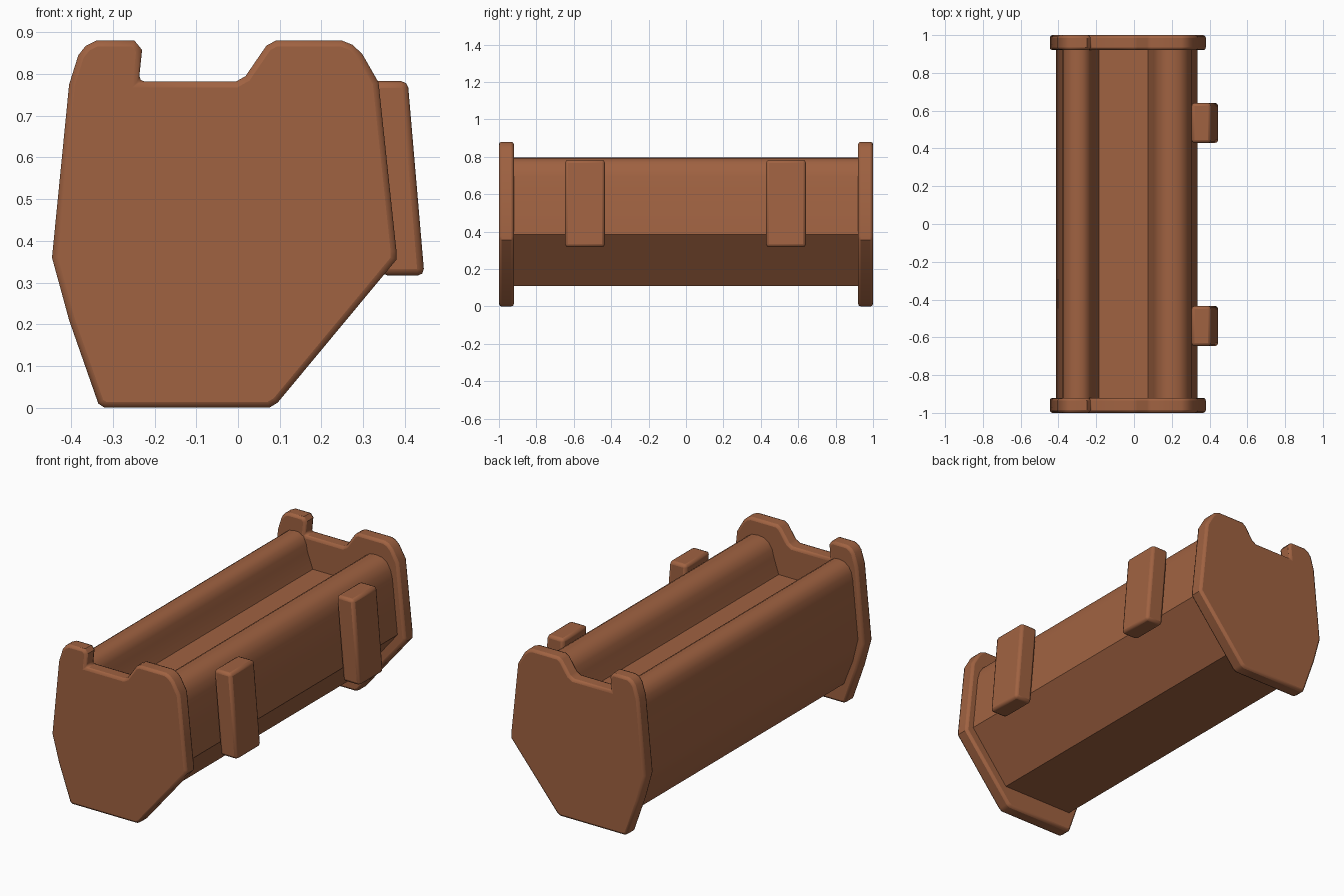
import bpy, bmesh, math

if "Cube" in bpy.data.objects:
    bpy.data.objects.remove(bpy.data.objects["Cube"])

brown = bpy.data.materials.new("terracotta brown")
brown.diffuse_color = (0.35, 0.122, 0.053, 1)
brown.use_nodes = True
brown.node_tree.nodes["Principled BSDF"].inputs["Base Color"].default_value = brown.diffuse_color


def extrude_profile(name, pts, y0, y1, bevel=0.0):
    """Extrude an xz outline along y, with softly rounded cap edges."""
    bm = bmesh.new()
    a = [bm.verts.new((x, y0, z)) for x, z in pts]
    b = [bm.verts.new((x, y1, z)) for x, z in pts]
    bm.faces.new(a)
    bm.faces.new(b[::-1])
    n = len(pts)
    for i in range(n):
        j = (i + 1) % n
        bm.faces.new((a[j], a[i], b[i], b[j]))
    bmesh.ops.recalc_face_normals(bm, faces=bm.faces)
    mesh = bpy.data.meshes.new(name)
    bm.to_mesh(mesh)
    bm.free()
    mesh.materials.append(brown)
    ob = bpy.data.objects.new(name, mesh)
    bpy.context.collection.objects.link(ob)
    if bevel:
        m = ob.modifiers.new("rounded edges", 'BEVEL')
        m.width = bevel
        m.segments = 2
        m.limit_method = 'ANGLE'
        m.angle_limit = math.radians(70)
        m.use_clamp_overlap = False
    bpy.ops.object.select_all(action='DESELECT')
    ob.select_set(True)
    bpy.context.view_layer.objects.active = ob
    bpy.ops.object.shade_smooth_by_angle(angle=math.radians(35))
    return ob


# End plates with a notch in the top edge
plate = [(-0.335, 0.01), (-0.32, 0), (0.075, 0), (0.095, 0.012), (0.38, 0.355),
         (0.38, 0.375), (0.337, 0.78), (0.298, 0.848), (0.275, 0.87), (0.25, 0.88),
         (0.09, 0.88), (0.068, 0.868), (0.018, 0.795), (-0.005, 0.782),
         (-0.238, 0.782), (-0.23, 0.858), (-0.248, 0.88), (-0.34, 0.88),
         (-0.365, 0.868), (-0.383, 0.845), (-0.405, 0.775), (-0.446, 0.36),
         (-0.405, 0.21)]
extrude_profile("front_end_plate", plate, -1.0, -0.92, 0.014)
extrude_profile("back_end_plate", plate, 0.92, 1.0, 0.014)

# Long trough: outer hull, rounded rims and shallow recessed floor
trough = [(-0.325, 0.11), (0.11, 0.11), (0.335, 0.385), (0.304, 0.69), (0.292, 0.735),
          (0.27, 0.77), (0.24, 0.79), (0.2, 0.795), (0.165, 0.79), (0.135, 0.77),
          (0.115, 0.74), (0.105, 0.7), (0.075, 0.61), (-0.185, 0.61),
          (-0.218, 0.7), (-0.225, 0.74), (-0.242, 0.775), (-0.27, 0.793),
          (-0.3, 0.795), (-0.33, 0.788), (-0.355, 0.77), (-0.372, 0.74),
          (-0.38, 0.7), (-0.412, 0.38), (-0.38, 0.25)]
extrude_profile("trough", trough, -0.93, 0.93)

# Two slanted side blocks
block = [(0.303, 0.783), (0.407, 0.783), (0.447, 0.317), (0.343, 0.317)]
for name, y in (("front_side_block", -0.54), ("back_side_block", 0.535)):
    extrude_profile(name, block, y - 0.106, y + 0.106, 0.016)
